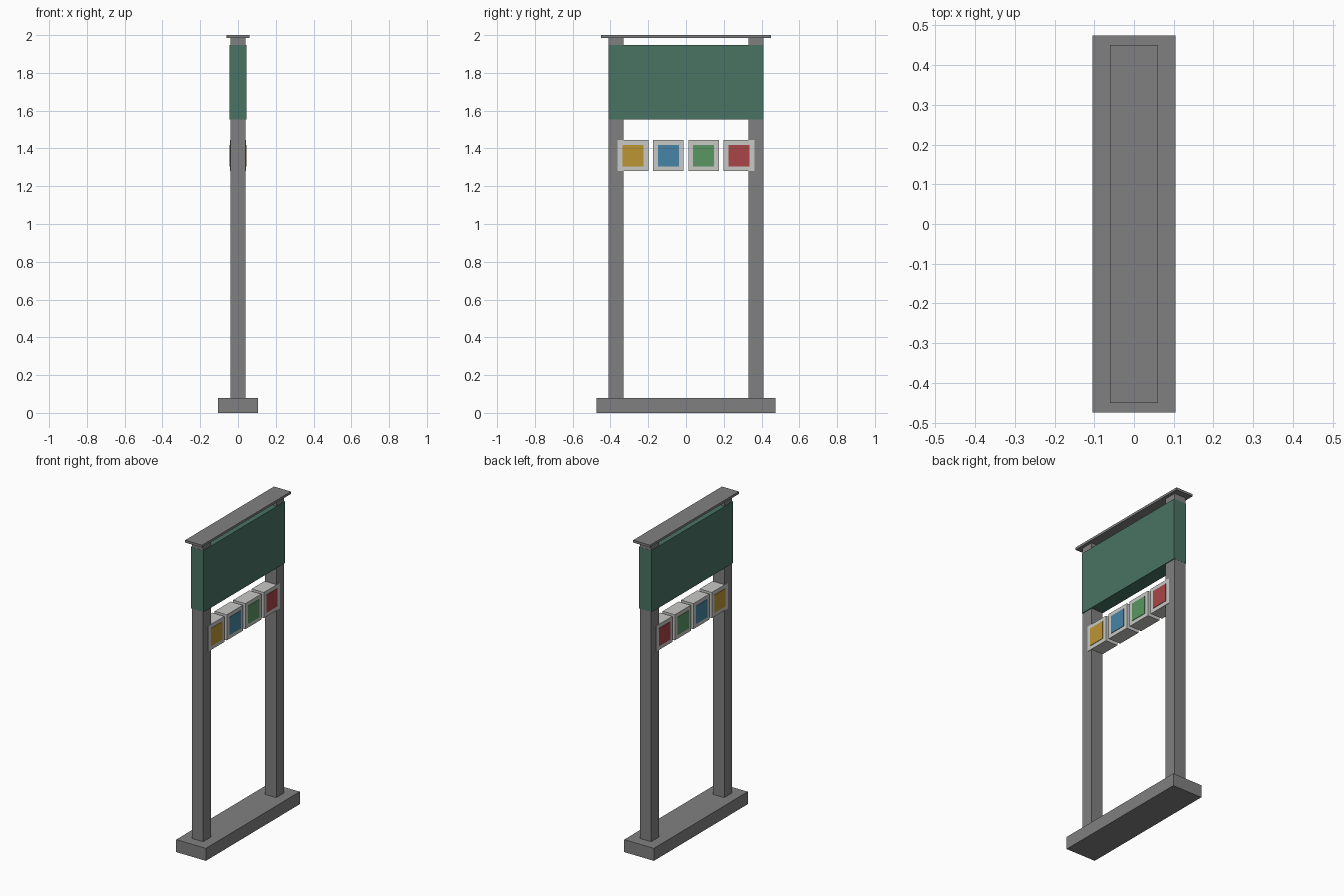
import bpy

default = bpy.data.objects.get("Cube")
if default:
    bpy.data.objects.remove(default, do_unlink=True)


def material(name, srgb):
    """Flat material from 8-bit display colours."""
    linear = [((c / 255 + 0.055) / 1.055) ** 2.4 for c in srgb]
    mat = bpy.data.materials.new(name)
    mat.use_nodes = True
    mat.diffuse_color = (*linear, 1)
    shader = mat.node_tree.nodes["Principled BSDF"]
    shader.inputs["Base Color"].default_value = (*linear, 1)
    return mat


def box(name, centre, size, mat):
    bpy.ops.mesh.primitive_cube_add(size=1, location=centre)
    obj = bpy.context.object
    obj.name = name
    obj.scale = size
    bpy.ops.object.transform_apply(location=False, rotation=False, scale=True)
    obj.data.materials.append(mat)
    return obj


metal = material("grey metal", (128, 128, 128))
board_green = material("dark green", (73, 115, 99))
casing = material("light grey", (200, 200, 198))
lamps = [
    ("yellow", material("yellow", (188, 149, 52))),
    ("blue", material("blue", (72, 133, 166))),
    ("green", material("green", (91, 151, 98))),
    ("red", material("red", (170, 70, 72))),
]

# Frame: base, posts and cap
box("base", (0, 0, 0.04), (0.21, 0.95, 0.08), metal)
for side, y in (("front", -0.37), ("back", 0.37)):
    box(side + "_post", (0, y, 1.0325), (0.08, 0.08, 1.905), metal)
box("cap", (0, 0, 1.9925), (0.12, 0.9, 0.015), metal)

# Sign board wrapped around the post tops
box("sign_board", (0, 0, 1.75), (0.09, 0.822, 0.395), board_green)

# Row of small boxes with a coloured panel on both faces
for i, (colour, mat) in enumerate(lamps):
    y = (i - 1.5) * 0.187
    box(colour + "_casing", (0, y, 1.3625), (0.086, 0.162, 0.164), casing)
    for side, x in (("right", -0.0435), ("left", 0.0435)):
        box(f"{colour}_{side}_panel", (x, y, 1.3625), (0.005, 0.112, 0.114), mat)
